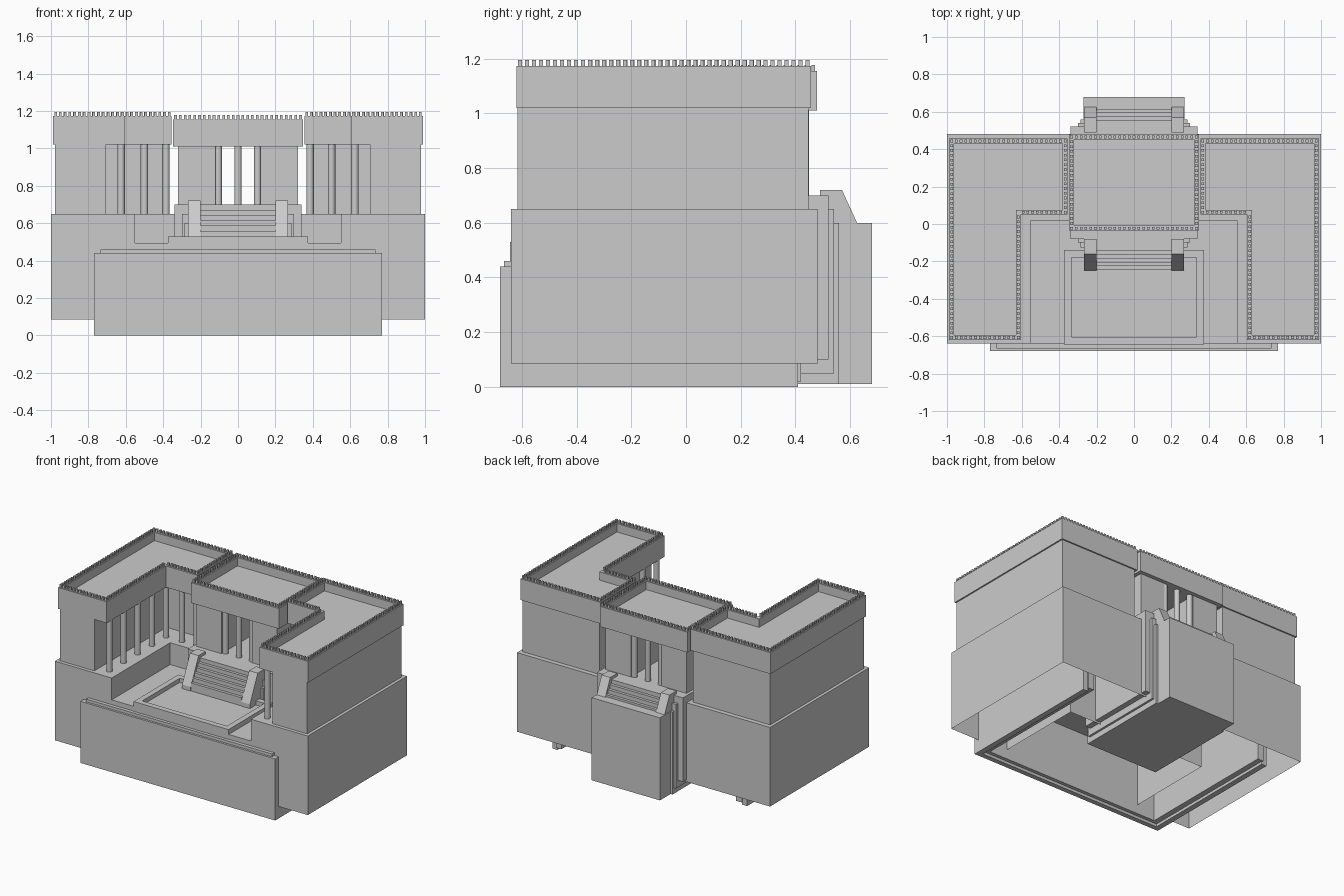
import bpy, bmesh, math
from mathutils import Vector

if "Cube" in bpy.data.objects:
    bpy.data.objects.remove(bpy.data.objects["Cube"])


def finish(bm, name):
    me = bpy.data.meshes.new(name)
    bm.to_mesh(me)
    bm.free()
    ob = bpy.data.objects.new(name, me)
    bpy.context.collection.objects.link(ob)
    return ob


def add_prism(bm, pts, z0, z1, bottom=True):
    """Extrude a plan outline from z0 to z1; returns the top face."""
    n = len(pts)
    lo = [bm.verts.new((x, y, z0)) for x, y in pts]
    hi = [bm.verts.new((x, y, z1)) for x, y in pts]
    new = [bm.faces.new((lo[i], lo[(i + 1) % n], hi[(i + 1) % n], hi[i])) for i in range(n)]
    top = bm.faces.new(hi)
    new.append(top)
    if bottom:
        new.append(bm.faces.new(lo[::-1]))
    return top


def ccw(pts):
    area = sum(a[0] * b[1] - b[0] * a[1] for a, b in zip(pts, pts[1:] + pts[:1]))
    return pts if area > 0 else pts[::-1]


def prism(name, pts, z0, z1, bottom=True):
    bm = bmesh.new()
    add_prism(bm, ccw(pts), z0, z1, bottom)
    return finish(bm, name)


def rect(x0, x1, y0, y1):
    return [(x0, y0), (x1, y0), (x1, y1), (x0, y1)]


def flip(pts, s):
    return [(x * s, y) for x, y in pts]


def u_shape(xo, xi, yf, yi, yb):
    return [(-xo, yb), (-xo, yf), (xo, yf), (xo, yb), (xi, yb), (xi, yi), (-xi, yi), (-xi, yb)]


def side_profile(name, prof, x0, x1):
    """Extrude a (y, z) profile along x."""
    bm = bmesh.new()
    a = [bm.verts.new((x0, y, z)) for y, z in prof]
    b = [bm.verts.new((x1, y, z)) for y, z in prof]
    n = len(prof)
    for i in range(n):
        bm.faces.new((a[i], a[(i + 1) % n], b[(i + 1) % n], b[i]))
    bm.faces.new(a[::-1])
    bm.faces.new(b)
    bmesh.ops.recalc_face_normals(bm, faces=bm.faces)
    return finish(bm, name)


def roof(name, pts, z0, z1, tooth=0.022, rim=0.026, sink=0.06):
    """Flat roof with a sunken floor, parapet rim and a row of small teeth."""
    pts = ccw(pts)
    bm = bmesh.new()
    top = add_prism(bm, pts, z0, z1)
    bm.normal_update()
    bmesh.ops.inset_region(bm, faces=[top], thickness=rim, use_even_offset=True)
    down = bmesh.ops.extrude_discrete_faces(bm, faces=[top])["faces"]
    bmesh.ops.translate(bm, verts=down[0].verts, vec=(0, 0, -sink))
    w = 0.007
    for p, q in zip(pts, pts[1:] + pts[:1]):
        p, q = Vector(p), Vector(q)
        d = (q - p).normalized()
        inward = Vector((-d.y, d.x))
        n = round((q - p).length / 0.0255)
        for i in range(n):
            c = p + (q - p) * ((i + 0.5) / n) + inward * (rim / 2)
            add_prism(bm, rect(c.x - w, c.x + w, c.y - w, c.y + w), z1, z1 + tooth, False)
    return finish(bm, name)


def column(name, x, y, z0, z1, r=0.02):
    bpy.ops.mesh.primitive_cylinder_add(vertices=16, radius=r, depth=z1 - z0,
                                        location=(x, y, (z0 + z1) / 2))
    bpy.context.object.name = name
    bpy.ops.object.shade_smooth_by_angle(angle=math.radians(40))


# Podium, open underneath, with a courtyard cut into the front
prism("podium", [(-1, .48), (-1, -.64), (-.55, -.64), (-.55, .02),
                 (.55, .02), (.55, -.64), (1, -.64), (1, .48)], .085, .65, False)

# Nested front plinth steps with arms running back below the podium
prism("lower_plinth", u_shape(.77, .73, -.68, -.645, .41), 0, .44)
prism("upper_plinth", u_shape(.735, .69, -.665, -.62, .42), .02, .46)

# Courtyard floor and the raised rim round a shallow recess
prism("courtyard_floor", rect(-.55, .55, -.64, .03), .44, .494)
bm = bmesh.new()
pad = add_prism(bm, rect(-.375, .375, -.643, -.14), .45, .53)
bm.normal_update()
bmesh.ops.inset_region(bm, faces=[pad], thickness=.04, use_even_offset=True)
low = bmesh.ops.extrude_discrete_faces(bm, faces=[pad])["faces"]
bmesh.ops.translate(bm, verts=low[0].verts, vec=(0, 0, -.03))
finish(bm, "courtyard_rim")

# Nested central platforms, running through from front to back
for i, (x, y0, y1, z0, z1) in enumerate([(.34, -.08, .52, .10, .70),
                                         (.30, -.10, .54, .05, .65),
                                         (.285, -.125, .56, .01, .60)]):
    prism(f"central_platform_{i}", rect(-x, x, y0, y1), z0, z1)
prism("back_stair_block", rect(-.27, .27, .55, .68), .01, .60)

# Stairs and sloped side walls, front and back
n = 6
for label, pos in (("front", lambda y: y), ("back", lambda y: .41 - y)):
    base = .50 if label == "front" else .59
    prof = [(-.08, base), (-.245, base)]
    for i in range(n):
        y = -.245 + i * .02
        z = .53 + (i + 1) * .17 / n
        prof += [(y, z - .17 / n if i else .53), (y, z)]
    prof.append((-.08, .70))
    if label == "back":
        prof = [(y, max(z, .59)) for y, z in prof]
        prof = [p for i, p in enumerate(prof) if p not in prof[:i]]
        prof = [p for p in prof if p[1] > .59 or p in ((-.08, .59),)]
        prof.insert(1, (prof[1][0], .59))
    side_profile(label + "_stairs", [(pos(y), z) for y, z in prof], -.20, .20)
    foot = -.248 if label == "front" else -.215
    wall = [(-.08, base), (foot, base), (foot, .53 if label == "front" else .60),
            (-.16, .72), (-.08, .72)]
    for s in (-1, 1):
        xs = sorted((s * .20, s * .268))
        side_profile(label + "_stair_wall", [(pos(y), z) for y, z in wall], *xs)

# Side wings: L-shaped walls, roofs and colonnades, mirrored
wing_wall = [(.705, -.615), (.978, -.615), (.978, .447), (.37, .447), (.37, .20), (.705, .20)]
wing_roof = [(.605, -.62), (.988, -.62), (.988, .457), (.355, .457), (.355, .05), (.605, .05)]
for s in (-1, 1):
    prism("wing_wall", flip(wing_wall, s), .65, 1.02)
    roof("wing_roof", flip(wing_roof, s), 1.02, 1.172)
    for i in range(5):
        column("wing_column", s * .625, -.56 + .16 * i, .65, 1.02)
    for x in (.50, .385):
        column("wing_column", s * x, .08, .65, 1.02)

# Central pavilion: two side blocks, columns between them and a roof
for s in (-1, 1):
    prism("pavilion_wall", flip(rect(.12, .32, -.015, .45), s), .70, 1.01)
for y in (.01, .43):
    for x in (-.105, 0, .105):
        column("pavilion_column", x, y, .70, 1.01)
roof("pavilion_roof", rect(-.347, .347, -.035, .478), 1.01, 1.155)
